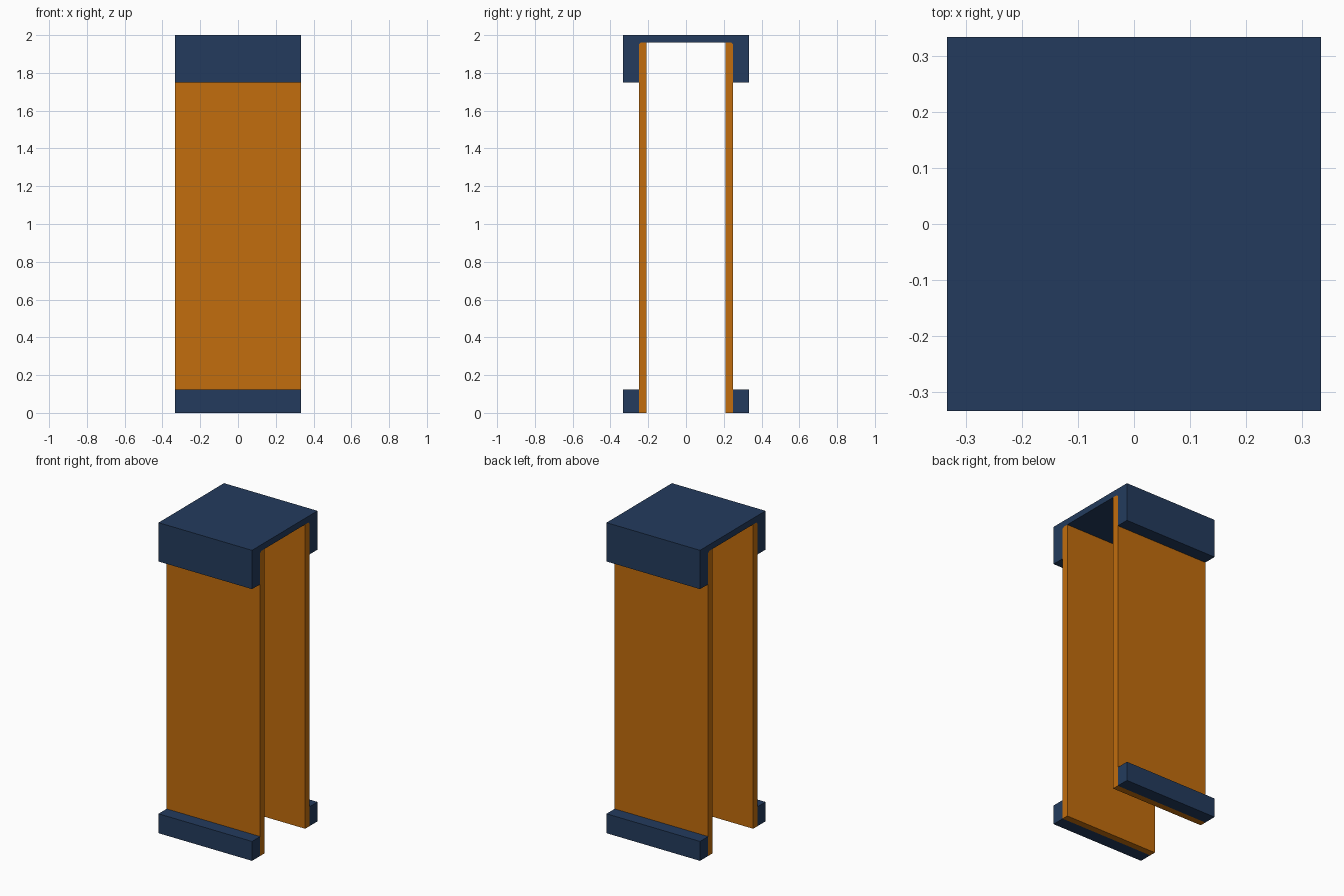
import bpy
import bmesh

cube = bpy.data.objects.get("Cube")
if cube:
    bpy.data.objects.remove(cube, do_unlink=True)

HALF = 0.333           # half width and half depth of the whole piece
OUT, INN = 0.25, 0.208  # outer and inner faces of the upright panels


def make_material(name, rgb):
    mat = bpy.data.materials.new(name)
    mat.use_nodes = True
    color = (*rgb, 1.0)
    mat.diffuse_color = color
    mat.node_tree.nodes["Principled BSDF"].inputs["Base Color"].default_value = color
    return mat


def extrude_profile(name, profile, mat):
    """Extrude a closed (y, z) outline across the full width in x."""
    bm = bmesh.new()
    face = bm.faces.new([bm.verts.new((-HALF, y, z)) for y, z in profile])
    result = bmesh.ops.extrude_face_region(bm, geom=[face])
    verts = [v for v in result["geom"] if isinstance(v, bmesh.types.BMVert)]
    bmesh.ops.translate(bm, verts=verts, vec=(2 * HALF, 0, 0))
    bmesh.ops.recalc_face_normals(bm, faces=bm.faces)
    mesh = bpy.data.meshes.new(name)
    bm.to_mesh(mesh)
    bm.free()
    mesh.materials.append(mat)
    obj = bpy.data.objects.new(name, mesh)
    bpy.context.collection.objects.link(obj)
    return obj


navy = make_material("navy", (0.017, 0.044, 0.110))
orange = make_material("orange", (0.540, 0.153, 0.004))

# Top cap: a thin slab with a deep lip along the front and back
lip = [(HALF, 2.0), (HALF, 1.75), (OUT, 1.75), (OUT, 1.95), (OUT - 0.01, 1.96)]
extrude_profile("top_cap", lip + [(-y, z) for y, z in reversed(lip)], navy)

# Upright panels and foot rails, mirrored front to back
for side, s in (("front", -1), ("back", 1)):
    panel = [(OUT, 0), (OUT, 1.95), (OUT - 0.01, 1.96), (INN, 1.96), (INN, 0)]
    rail = [(HALF, 0), (HALF, 0.125), (OUT, 0.125), (OUT, 0)]
    extrude_profile(side + "_panel", [(s * y, z) for y, z in panel], orange)
    extrude_profile(side + "_foot_rail", [(s * y, z) for y, z in rail], navy)
